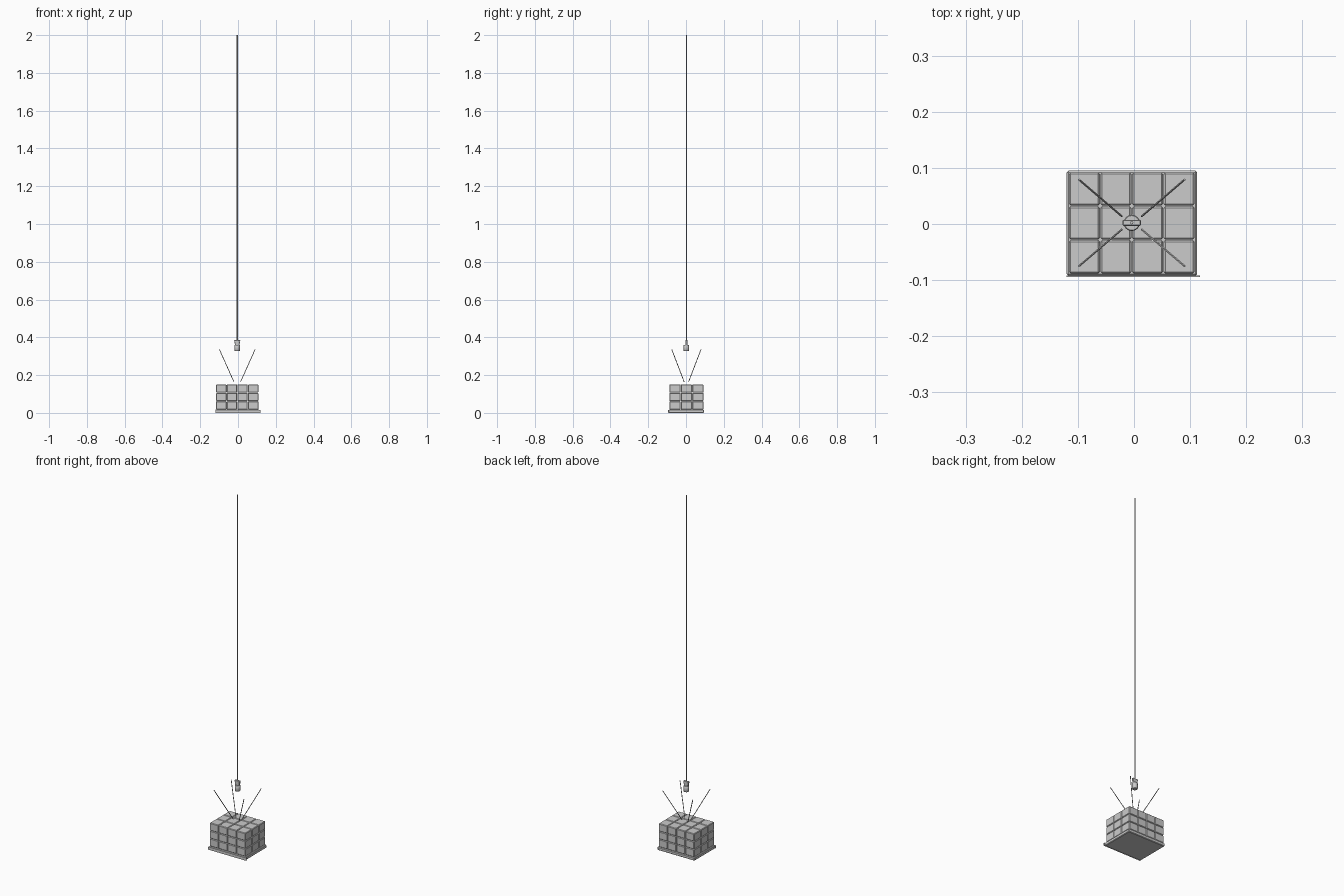
import bpy
import bmesh
from mathutils import Vector

if "Cube" in bpy.data.objects:
    bpy.data.objects.remove(bpy.data.objects["Cube"])

CX, CY = -0.004, 0.002  # axis of the load and cable


def finish(name, bm, bevel=0.0, segments=1):
    bmesh.ops.recalc_face_normals(bm, faces=bm.faces[:])
    mesh = bpy.data.meshes.new(name)
    bm.to_mesh(mesh)
    bm.free()
    ob = bpy.data.objects.new(name, mesh)
    bpy.context.collection.objects.link(ob)
    if bevel:
        m = ob.modifiers.new("bevel", 'BEVEL')
        m.width = bevel
        m.segments = segments
    return ob


def box(name, lo, hi, bevel=0.0, segments=1, bottom_scale=1.0):
    lo, hi = Vector(lo), Vector(hi)
    bm = bmesh.new()
    bmesh.ops.create_cube(bm, size=1)
    for v in bm.verts:
        if v.co.z < 0:
            v.co.x *= bottom_scale
        v.co = (lo + hi) / 2 + v.co * (hi - lo)
    return finish(name, bm, bevel, segments)


def rod(name, a, b, radius, sides=8, bevel=0.0):
    a, b = Vector(a), Vector(b)
    bm = bmesh.new()
    bmesh.ops.create_cone(bm, cap_ends=True, segments=sides, radius1=radius,
                          radius2=radius, depth=(b - a).length)
    ob = finish(name, bm, bevel)
    ob.location = (a + b) / 2
    ob.rotation_euler = (b - a).to_track_quat('Z', 'Y').to_euler()
    for p in ob.data.polygons:
        p.use_smooth = len(p.vertices) == 4 and sides > 6
    return ob


# Pallet with a thin front board
box("pallet", (-0.12, -0.092, 0), (0.1125, 0.095, 0.018), 0.003)
box("pallet_front_board", (-0.12, -0.0945, 0), (0.118, -0.0915, 0.016))

# Stack of crates, 4 x 3 x 3
dx, dy, dz = 0.0562, 0.0605, 0.0443
x0, y0, z0 = CX - 2 * dx, CY - 1.5 * dy, 0.018
for i in range(4):
    for j in range(3):
        for k in range(3):
            lo = Vector((x0 + i * dx, y0 + j * dy, z0 + k * dz))
            g = Vector((0.0006, 0.0006, 0.0004))
            box("crate", lo + g, lo + Vector((dx, dy, dz)) - g, 0.003)

# Four sling ropes
for sx in (-1, 1):
    for sy in (-1, 1):
        rod("sling_rope", (CX + sx * 0.018, CY + sy * 0.012, 0.165),
            (CX + sx * 0.094, CY + sy * 0.077, 0.335), 0.002, 6)

# Hook block: round weight and tapered plate
rod("hook_weight", (CX, CY, 0.328), (CX, CY, 0.36), 0.0145, 16, 0.0015)
box("hook_plate", (CX - 0.0165, CY - 0.0055, 0.352),
    (CX + 0.0165, CY + 0.0055, 0.386), 0.0015, bottom_scale=0.65)

# Hoist cable
rod("hoist_cable", (CX, CY, 0.38), (CX, CY, 2.0), 0.0028, 8)
